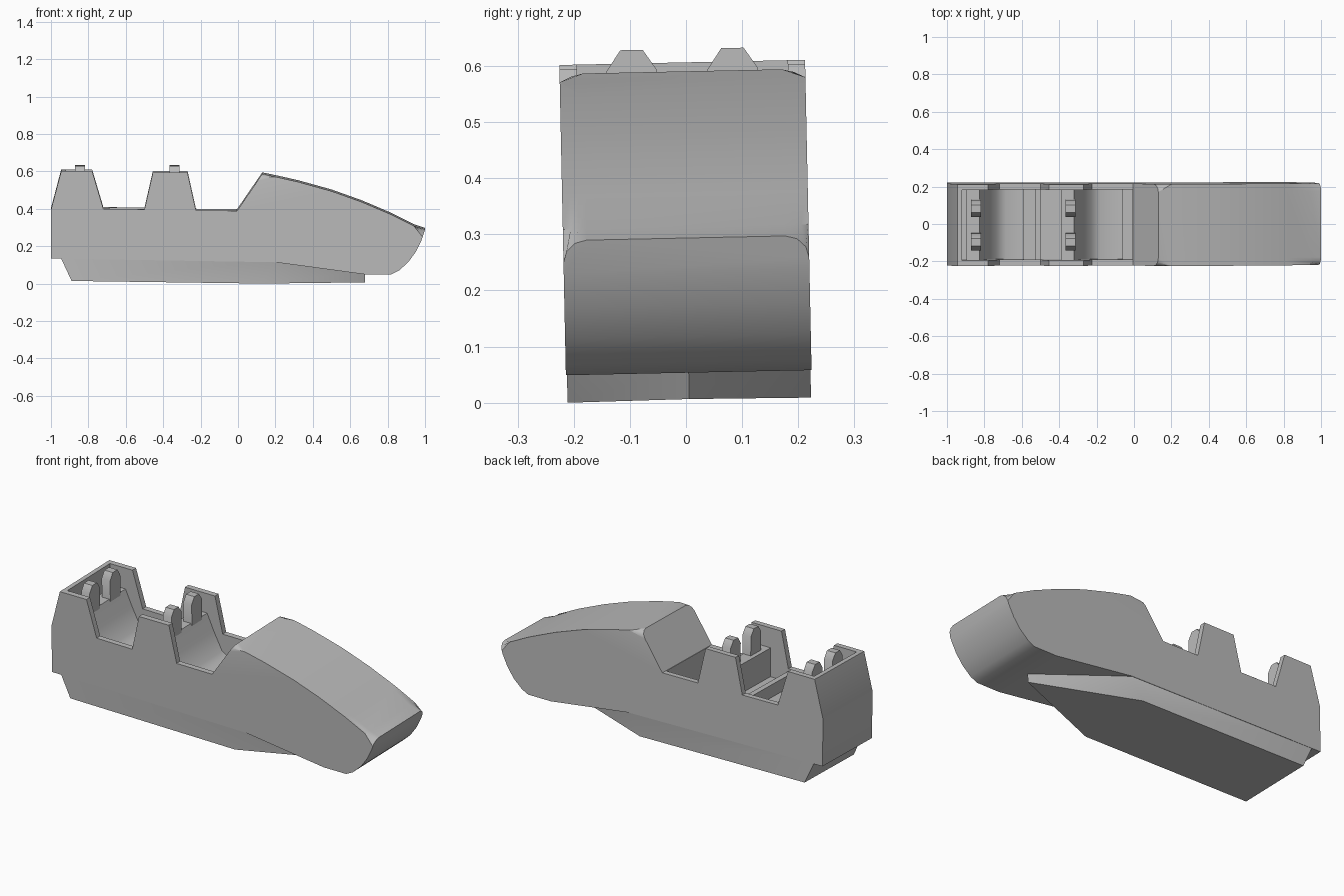
import bpy
import bmesh
import math
from mathutils import Matrix

cube = bpy.data.objects.get("Cube")
if cube:
    bpy.data.objects.remove(cube, do_unlink=True)

grey = bpy.data.materials.new("plain grey")
grey.use_nodes = True
grey.diffuse_color = (0.5, 0.5, 0.5, 1)
grey.node_tree.nodes["Principled BSDF"].inputs["Base Color"].default_value = (0.5, 0.5, 0.5, 1)
parts = []


def add_mesh(name, bm):
    bmesh.ops.recalc_face_normals(bm, faces=bm.faces)
    mesh = bpy.data.meshes.new(name)
    bm.to_mesh(mesh)
    bm.free()
    ob = bpy.data.objects.new(name, mesh)
    bpy.context.collection.objects.link(ob)
    mesh.materials.append(grey)
    parts.append(ob)
    return ob


def bridge(lower, upper):
    """Closed solid between two matching point loops."""
    bm = bmesh.new()
    a = [bm.verts.new(p) for p in lower]
    b = [bm.verts.new(p) for p in upper]
    bm.faces.new(a)
    bm.faces.new(b)
    for i in range(len(a)):
        j = (i + 1) % len(a)
        bm.faces.new((a[i], a[j], b[j], b[i]))
    return bm


def across(profile, half):
    """Side profile (x, z) extruded across the width."""
    return bridge([(x, -half, z) for x, z in profile], [(x, half, z) for x, z in profile])


def box_profile(x0, x1, z0, z1):
    return [(x0, z0), (x1, z0), (x1, z1), (x0, z1)]


# Hull: underside, nose curve, hood, then the raised side wings
nose = [(-1, 0.14), (0.2, 0.12), (0.68, 0.055), (0.82, 0.055), (0.86, 0.075),
        (0.91, 0.12), (0.95, 0.175), (0.98, 0.235)]
hood = [(1, 0.295), (0.94, 0.315), (0.82, 0.375), (0.66, 0.443), (0.5, 0.5),
        (0.32, 0.55), (0.2, 0.577), (0.13, 0.592)]
wings = [(-0.005, 0.395), (-0.225, 0.397), (-0.27, 0.6), (-0.455, 0.6), (-0.5, 0.403),
         (-0.72, 0.406), (-0.78, 0.608), (-0.945, 0.608), (-1, 0.4)]
bm = across(nose + hood + wings, 0.219)

# Rounded shoulders along the hood
bm.edges.ensure_lookup_table()
hood_keys = {(round(x, 3), round(z, 3)) for x, z in hood}


def on_hood(v):
    return (round(v.co.x, 3), round(v.co.z, 3)) in hood_keys


shoulders = [e for e in bm.edges if all(on_hood(v) for v in e.verts)
             and abs(e.verts[0].co.y - e.verts[1].co.y) < 0.01]
bmesh.ops.bevel(bm, geom=shoulders, offset=0.042, segments=3, profile=0.5, affect='EDGES')
hull = add_mesh("hull", bm)

# Open cockpit cut out of the hull
cutter = add_mesh("cockpit_cutter", across(box_profile(-0.92, -0.008, 0.2, 0.9), 0.188))
cutter.hide_render = True
mod = hull.modifiers.new("cockpit", 'BOOLEAN')
mod.operation = 'DIFFERENCE'
mod.solver = 'EXACT'
mod.object = cutter
bpy.context.view_layer.objects.active = hull
bpy.ops.object.modifier_apply(modifier=mod.name)
parts.remove(cutter)
bpy.data.objects.remove(cutter, do_unlink=True)

# Chassis under the hull, pointed at the front
w = 0.217
bottom = [(-0.89, -w, 0.02), (0.13, -w, 0.006), (0.68, 0, 0.008), (0.13, w, 0.006), (-0.89, w, 0.02)]
top = [(-0.95, -w, 0.15), (0.2, -w, 0.13), (0.68, 0, 0.065), (0.2, w, 0.13), (-0.95, w, 0.15)]
add_mesh("chassis", bridge(bottom, top))

# Two bench seats, each with a pair of headrests
pad = [(0.045, 0.42), (0.045, 0.595), (0.02, 0.632), (-0.02, 0.632), (-0.045, 0.595), (-0.045, 0.42)]
for row, x in (("rear", -0.845), ("front", -0.34)):
    bench = [(-0.05, 0.19), (-0.05, 0.49), (0.02, 0.49), (0.06, 0.4), (0.11, 0.3),
             (0.16, 0.27), (0.28, 0.28), (0.28, 0.19)]
    add_mesh(row + "_seat", across([(x + dx, z) for dx, z in bench], 0.189))
    for side, y in (("right", -0.09), ("left", 0.09)):
        add_mesh(f"{row}_{side}_headrest",
                 bridge([(x - 0.026, y + dy, z) for dy, z in pad],
                        [(x + 0.026, y + dy, z) for dy, z in pad]))

# Divider between the rows
add_mesh("row_divider", across(box_profile(-0.53, -0.5, 0.19, 0.39), 0.189))
add_mesh("divider_step", across(box_profile(-0.59, -0.52, 0.19, 0.32), 0.189))
add_mesh("rear_shelf", across(box_profile(-0.51, -0.38, 0.19, 0.33), 0.189))

# Slight roll of the whole car, then shading
roll = Matrix.Translation((0, 0.006, 0)) @ Matrix.Rotation(0.021, 4, 'X')
for ob in parts:
    ob.data.transform(roll)
low = min(v.co.z for ob in parts for v in ob.data.vertices)
bpy.ops.object.select_all(action='DESELECT')
for ob in parts:
    ob.data.transform(Matrix.Translation((0, 0, -low)))
    ob.select_set(True)
bpy.context.view_layer.objects.active = hull
bpy.ops.object.shade_smooth_by_angle(angle=math.radians(38))
